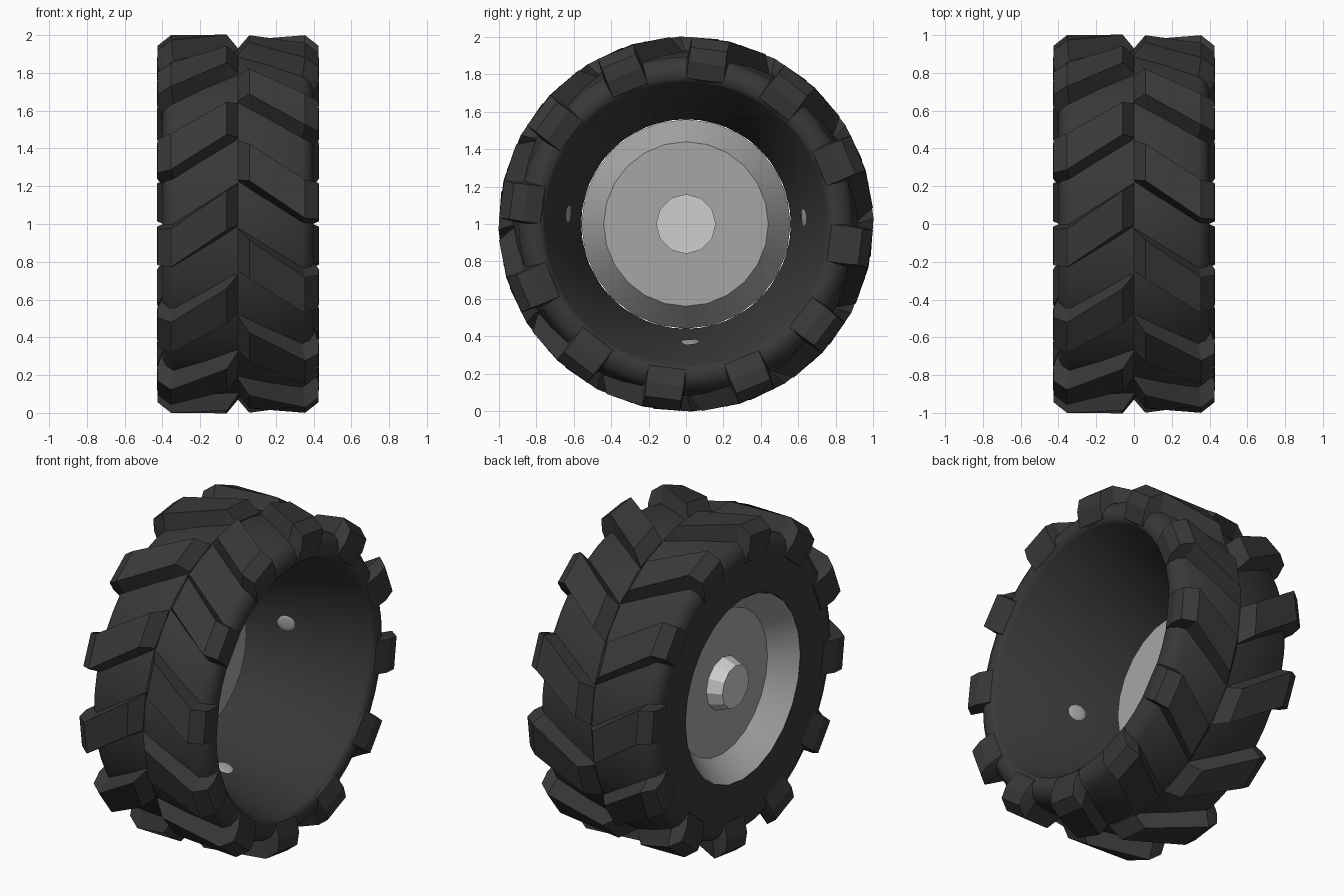
import bpy, bmesh, math
from mathutils import Vector

if "Cube" in bpy.data.objects:
    bpy.data.objects.remove(bpy.data.objects["Cube"])


def material(name, v):
    m = bpy.data.materials.new(name)
    m.diffuse_color = (v, v, v, 1)
    m.use_nodes = True
    m.node_tree.nodes["Principled BSDF"].inputs["Base Color"].default_value = m.diffuse_color
    return m


RUBBER = material("black rubber", 0.04)
RIM = material("grey rim", 0.38)
HUB = material("light grey hub", 0.62)


def polar(x, r, deg):
    # point around the wheel axle (x axis, 1 above ground), angle from the top
    a = math.radians(deg)
    return Vector((x, r * math.sin(a), 1 + r * math.cos(a)))


def finish(bm, name, mat, smooth=None):
    bmesh.ops.remove_doubles(bm, verts=bm.verts, dist=1e-5)
    bmesh.ops.recalc_face_normals(bm, faces=bm.faces)
    me = bpy.data.meshes.new(name)
    bm.to_mesh(me)
    bm.free()
    me.materials.append(mat)
    ob = bpy.data.objects.new(name, me)
    bpy.context.collection.objects.link(ob)
    if smooth:
        bpy.ops.object.select_all(action='DESELECT')
        ob.select_set(True)
        bpy.context.view_layer.objects.active = ob
        bpy.ops.object.shade_smooth_by_angle(angle=math.radians(smooth))
    return ob


def revolve(name, profile, sides, mat, closed=False, smooth=None):
    bm = bmesh.new()
    rings = [[bm.verts.new(polar(x, r, 360 * i / sides)) for i in range(sides)]
             for x, r in profile]
    pairs = list(zip(rings, rings[1:]))
    if closed:
        pairs.append((rings[-1], rings[0]))
    for a, b in pairs:
        for i in range(sides):
            j = (i + 1) % sides
            bm.faces.new((a[i], a[j], b[j], b[i]))
    if not closed:
        bm.faces.new(rings[-1])
    return bm, rings


# Tyre carcass: rounded tread, left sidewall, deep conical opening on the right
shoulder = [(0.34, 0.895), (0.38, 0.865), (0.40, 0.82), (0.395, 0.775)]
profile = ([(-0.39, 0.56), (-0.395, 0.70)] + [(-x, r) for x, r in reversed(shoulder)]
           + [(0, 0.92)] + shoulder + [(0.375, 0.755)])
bm, _ = revolve("tyre", profile, 48, RUBBER, closed=True)
finish(bm, "tyre_body", RUBBER, 40)

# Chevron lugs: stations from the centre line over the shoulder
# (x, base radius, top radius)
stations = [(0.00, 0.90, 0.93), (0.06, 0.90, 1.003), (0.355, 0.875, 1.0),
            (0.425, 0.85, 0.945), (0.428, 0.82, 0.87), (0.40, 0.77, 0.78)]
base_x = [0.0, 0.06, 0.34, 0.375, 0.39, 0.385]
for side, label in ((1, "right"), (-1, "left")):
    bm = bmesh.new()
    for k in range(12):
        start = 30 * k + (0 if side > 0 else 15)
        loops = []
        for (x, rb, rt), bx in zip(stations, base_x):
            off = start + 14 * (1 - min(x, 0.36) / 0.36)
            d = 1.6 * min(1, (rt - rb) / 0.09)
            loops.append([bm.verts.new(p) for p in (
                polar(side * bx, rb, off), polar(side * x, rt, off + d),
                polar(side * x, rt, off + 15 - d), polar(side * bx, rb, off + 15))])
        for a, b in zip(loops, loops[1:]):
            for i in range(4):
                j = (i + 1) % 4
                bm.faces.new((a[i], a[j], b[j], b[i]))
        bm.faces.new(loops[0])
        bm.faces.new(loops[-1])
    finish(bm, label + "_tread_lugs", RUBBER)

# Dished rim: sloping ring and flat centre disc
bm, _ = revolve("rim", [(-0.39, 0.56), (-0.25, 0.44)], 24, RIM)
finish(bm, "rim_dish", RIM, 30)

# Tapered hub passing through the disc
bm, rings = revolve("hub", [(-0.235, 0.16), (-0.26, 0.16), (-0.34, 0.13)], 12, HUB)
bm.faces.new(rings[0])
finish(bm, "hub", HUB)

# Small rim patches showing through the inner cone
for deg in (-85, 87, 178):
    bm = bmesh.new()
    bmesh.ops.create_icosphere(bm, subdivisions=2, radius=1)
    c = polar(-0.11, 0.631, deg)
    out = polar(0, 1, deg) - Vector((0, 0, 1))
    tan = out.cross(Vector((1, 0, 0)))
    along = Vector((1, 0, 0.0)) * 0.966 + out * 0.25
    for v in bm.verts:
        p = v.co.copy()
        v.co = c + along * p.x * 0.055 + tan * p.y * 0.05 + out * p.z * 0.006
    finish(bm, "rim_patch", RIM, 40)
